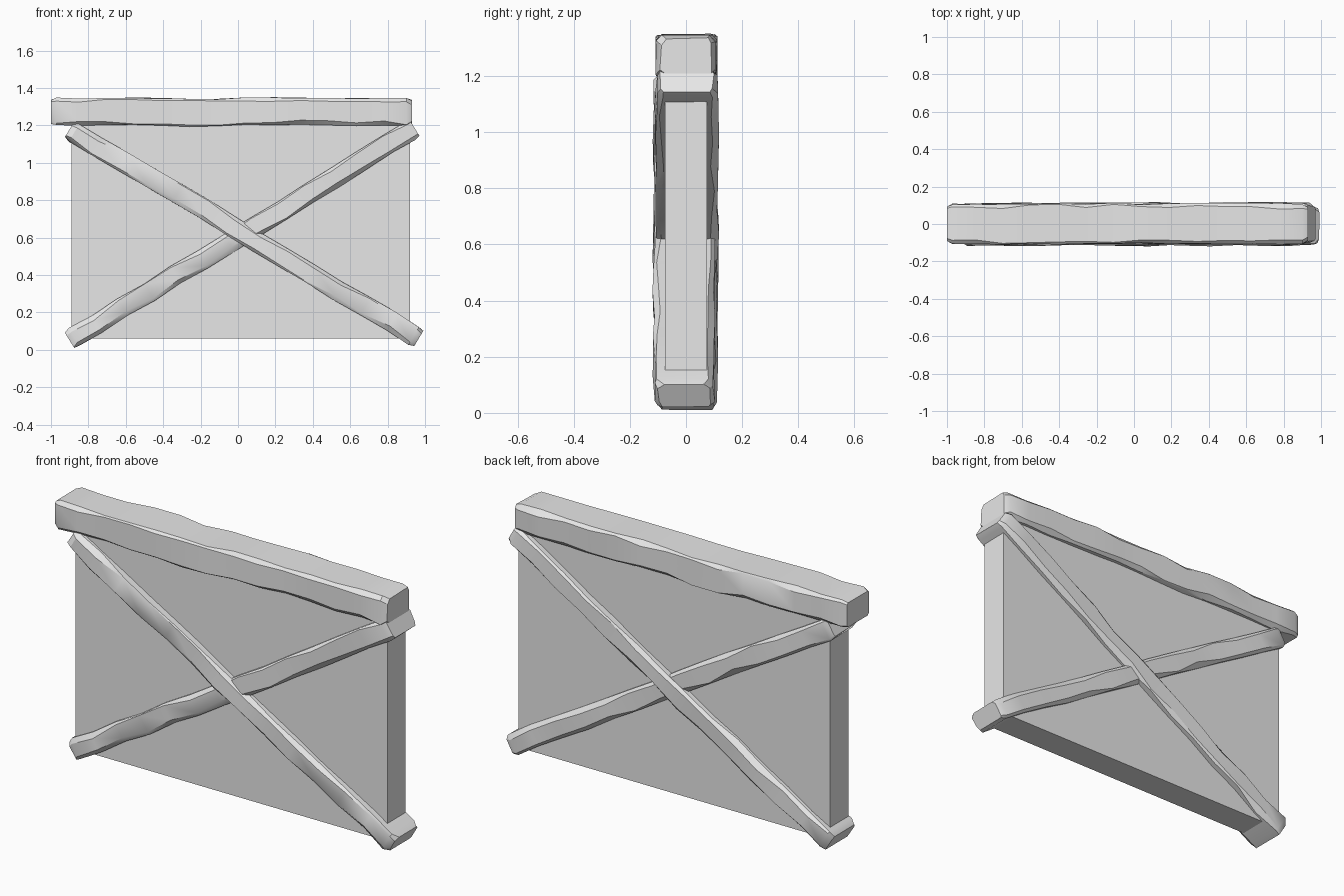
import bpy, bmesh, math, random
from mathutils import Vector

random.seed(7)
cube = bpy.data.objects.get("Cube")
if cube:
    bpy.data.objects.remove(cube, do_unlink=True)

# One plain grey for the whole model
grey = bpy.data.materials.new("plain_grey")
grey.use_nodes = True
color = (0.8, 0.8, 0.8, 1)
grey.diffuse_color = color
grey.node_tree.nodes["Principled BSDF"].inputs["Base Color"].default_value = color


def finish(name, bm):
    bmesh.ops.recalc_face_normals(bm, faces=bm.faces)
    mesh = bpy.data.meshes.new(name)
    bm.to_mesh(mesh)
    bm.free()
    obj = bpy.data.objects.new(name, mesh)
    obj.data.materials.append(grey)
    bpy.context.collection.objects.link(obj)
    return obj


def beam(name, start, end, height, y_front, y_back, steps=13, chip=0.03, rough=0.005):
    """Rough-hewn timber in the xz plane: chamfered sections that wander a little."""
    a, b = Vector((start[0], 0, start[1])), Vector((end[0], 0, end[1]))
    along = (b - a).normalized()
    up = along.cross(Vector((0, -1, 0)))
    if up.z < 0:
        up.negate()
    length = (b - a).length
    middle, half_d, half_h = (y_front + y_back) / 2, (y_back - y_front) / 2, height / 2
    corners = [(-1, -1), (1, -1), (1, 1), (-1, 1)]
    bm = bmesh.new()
    rings = []
    stations = [0, 0.03] + [length * i / steps for i in range(1, steps)] + [length - 0.03, length]
    for i, s in enumerate(stations):
        at_end = i in (0, len(stations) - 1)
        size = 0.86 if at_end else 1
        ring = []
        shift = 0 if at_end else random.uniform(-rough, rough)
        for k, (u, v) in enumerate(corners):
            cut = chip * random.uniform(0.15, 0.9)
            first, second = (u * half_d, v * (half_h - cut)), (u * (half_d - cut), v * half_h)
            pair = (first, second) if u * v > 0 else (second, first)
            for y, z in pair:
                y, z = y * size, z * size + shift
                pos = a + along * s + up * (z + random.uniform(-rough, rough) * 0.5)
                pos.y = middle + y + random.uniform(-rough, rough)
                ring.append(bm.verts.new(pos))
        rings.append(ring)
    for r, q in zip(rings, rings[1:]):
        for k in range(8):
            n = (k + 1) % 8
            bm.faces.new((r[k], r[n], q[n], q[k]))
    bm.faces.new(rings[0])
    bm.faces.new(rings[-1])
    obj = finish(name, bm)
    bpy.ops.object.select_all(action="DESELECT")
    obj.select_set(True)
    bpy.context.view_layer.objects.active = obj
    bpy.ops.object.shade_smooth_by_angle(angle=math.radians(32))
    return obj


# Flat wall panel between the timbers
bm = bmesh.new()
bmesh.ops.create_cube(bm, size=1)
for v in bm.verts:
    v.co = (0.015 + v.co.x * 1.81, v.co.y * 0.15, 0.64 + v.co.z * 1.16)
finish("wall_panel", bm)

# Top rail and the two crossing braces, each proud on one side
beam("top_rail", (-1.0, 1.272), (0.93, 1.272), 0.145, -0.105, 0.108)
beam("falling_brace", (-0.9, 1.18), (0.967, 0.062), 0.108, -0.115, 0.1)
beam("rising_brace", (-0.9, 0.05), (0.945, 1.185), 0.108, -0.105, 0.113)
